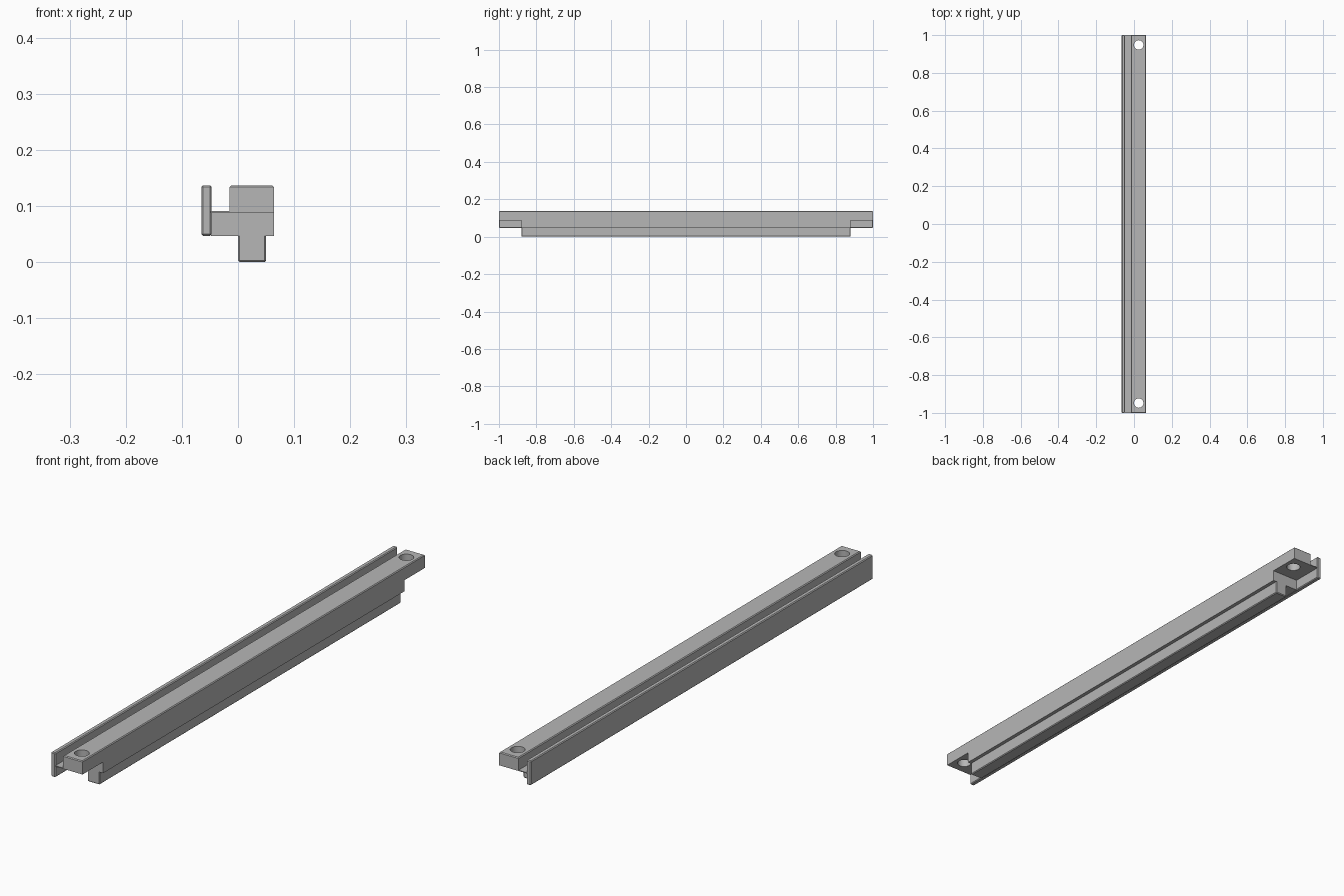
import bpy
import bmesh
from math import pi

cube = bpy.data.objects.get("Cube")
if cube:
    bpy.data.objects.remove(cube, do_unlink=True)

# Main levels and lengths
END, STEP = 1.0, 0.88
BASE, SHELF, GROOVE, TOP = 0.047, 0.088, 0.091, 0.137
CHAMFER = 0.003

grey = bpy.data.materials.new("plain grey")
grey.use_nodes = True
grey.diffuse_color = (0.47, 0.47, 0.47, 1)
grey.node_tree.nodes["Principled BSDF"].inputs["Base Color"].default_value = grey.diffuse_color


def extrude_x(name, profile, x0, x1, chamfer_if=None):
    """Extrude a (y, z) profile along x and chamfer the edges that pass the test."""
    bm = bmesh.new()
    face = bm.faces.new([bm.verts.new((x0, y, z)) for y, z in profile])
    out = bmesh.ops.extrude_face_region(bm, geom=[face])
    moved = [v for v in out["geom"] if isinstance(v, bmesh.types.BMVert)]
    bmesh.ops.translate(bm, verts=moved, vec=(x1 - x0, 0, 0))
    bmesh.ops.recalc_face_normals(bm, faces=bm.faces)
    if chamfer_if:
        edges = [e for e in bm.edges if chamfer_if(e)]
        bmesh.ops.bevel(bm, geom=edges, offset=CHAMFER, segments=1,
                        affect='EDGES', clamp_overlap=True)
    mesh = bpy.data.meshes.new(name)
    bm.to_mesh(mesh)
    bm.free()
    mesh.materials.append(grey)
    obj = bpy.data.objects.new(name, mesh)
    bpy.context.collection.objects.link(obj)
    return obj


def box_profile(half, low, high):
    return [(-half, low), (half, low), (half, high), (-half, high)]


def stepped_profile(high):
    """Full length above the shelf, shortened below it."""
    return [(-END, high), (-END, SHELF), (-STEP, SHELF), (-STEP, BASE),
            (STEP, BASE), (STEP, SHELF), (END, SHELF), (END, high)]


def at_height(z):
    return lambda e: all(abs(v.co.z - z) < 1e-4 for v in e.verts)


# Thin side flange, chamfered all round
extrude_x("side_flange", box_profile(END, BASE, TOP), -0.065, -0.047, lambda e: True)

# Floor of the groove between flange and rail
extrude_x("groove_floor", stepped_profile(GROOVE), -0.048, -0.014)

# Main rail with undercut ends
rail = extrude_x("main_rail", stepped_profile(TOP), -0.015, 0.064, at_height(TOP))

# Tongue below the rail
extrude_x("lower_tongue", box_profile(STEP, 0, BASE + 0.001), 0, 0.05,
          lambda e: any(v.co.z < 0.01 for v in e.verts))

# Screw holes through both rail ends
for name, side in (("front", -1), ("back", 1)):
    bpy.ops.mesh.primitive_cylinder_add(vertices=32, radius=0.025, depth=0.2,
                                        location=(0.025, side * 0.948, 0.11))
    cutter = bpy.context.object
    cutter.name = name + "_hole_cutter"
    cutter.data.materials.append(grey)
    cutter.hide_render = True
    cutter.hide_set(True)
    cutter.display_type = 'WIRE'
    hole = rail.modifiers.new(name + " hole", 'BOOLEAN')
    hole.operation = 'DIFFERENCE'
    hole.solver = 'EXACT'
    hole.object = cutter

# Smooth only the hole walls
bpy.ops.object.select_all(action='DESELECT')
rail.select_set(True)
bpy.context.view_layer.objects.active = rail
for modifier in list(rail.modifiers):
    bpy.ops.object.modifier_apply(modifier=modifier.name)
bpy.ops.object.shade_smooth_by_angle(angle=pi / 6)
for obj in list(bpy.data.objects):
    if obj.name.endswith("hole_cutter"):
        bpy.data.objects.remove(obj, do_unlink=True)
